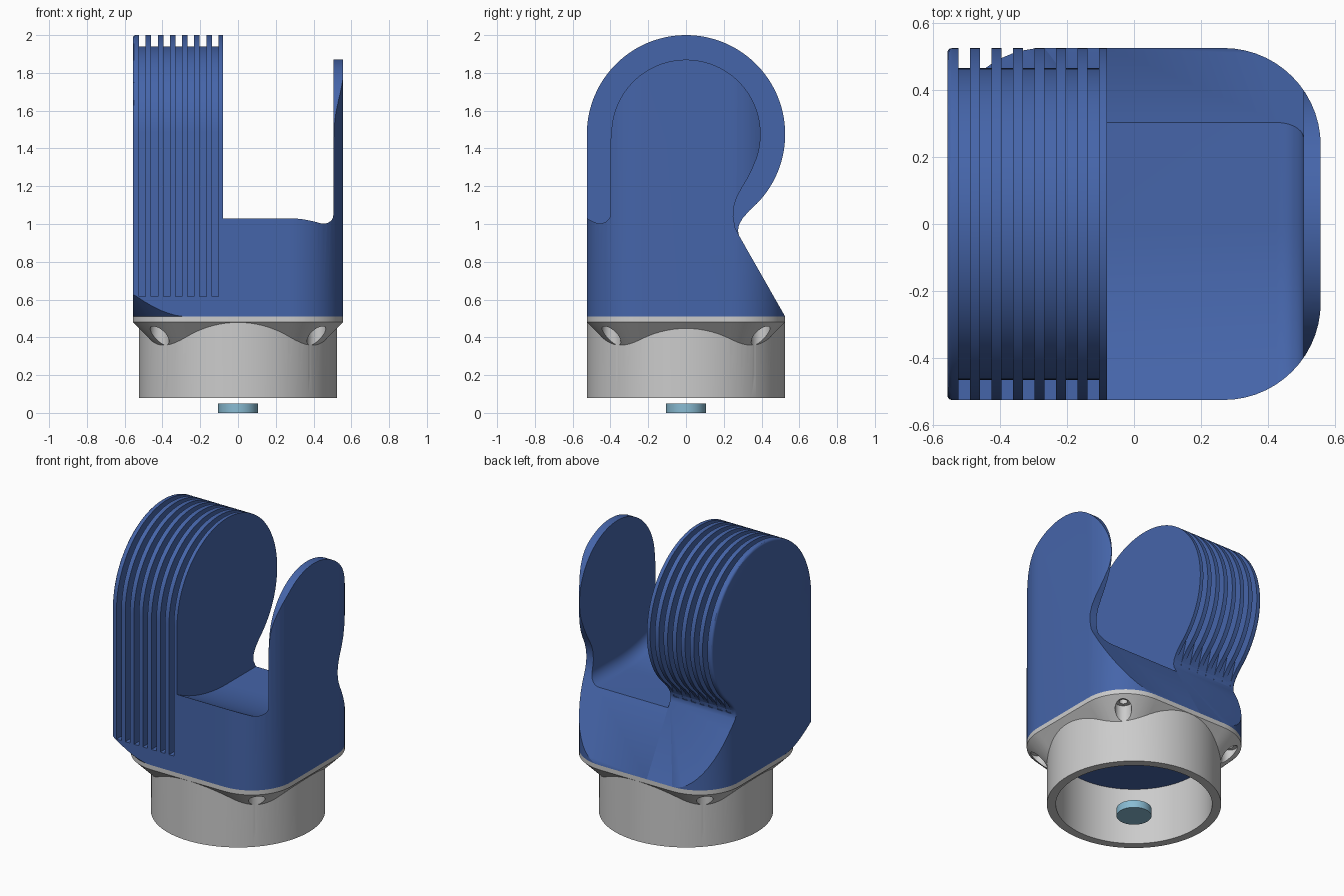
import bpy, bmesh
from math import sin, cos, pi, radians, sqrt

if "Cube" in bpy.data.objects:
    bpy.data.objects.remove(bpy.data.objects["Cube"])

HX, HY, R = 0.557, 0.525, 0.29      # plan half sizes and corner radius
CZ = 1.475                          # centre height of the rounded tops


def loft(name, rings):
    """Solid skinned through closed rings with equal point counts."""
    bm = bmesh.new()
    vs = [[bm.verts.new(p) for p in ring] for ring in rings]
    n = len(vs[0])
    for a, b in zip(vs, vs[1:]):
        for i in range(n):
            j = (i + 1) % n
            bm.faces.new((a[i], a[j], b[j], b[i]))
    bm.faces.new(vs[0][::-1])
    bm.faces.new(vs[-1])
    bmesh.ops.recalc_face_normals(bm, faces=bm.faces)
    me = bpy.data.meshes.new(name)
    bm.to_mesh(me)
    bm.free()
    ob = bpy.data.objects.new(name, me)
    bpy.context.collection.objects.link(ob)
    return ob


def side_prism(name, pts, x0, x1):
    return loft(name, [[(x, y, z) for y, z in pts] for x in (x0, x1)])


def cylinder(name, r, z0, z1, cx=0, cy=0, n=96):
    return loft(name, [[(cx + r * cos(2 * pi * i / n), cy + r * sin(2 * pi * i / n), z)
                        for i in range(n)] for z in (z0, z1)])


def plan(z, off=0.0, n=14):
    """Rounded rectangle at height z, offset outwards by off."""
    pts = []
    for k, (sx, sy) in enumerate(((1, 1), (-1, 1), (-1, -1), (1, -1))):
        for i in range(n + 1):
            a = (k + i / n) * pi / 2
            pts.append((sx * (HX - R) + (R + off) * cos(a),
                        sy * (HY - R) + (R + off) * sin(a), z))
    return pts


def arc(r, a0, a1, n):
    return [(r * cos(radians(a0 + (a1 - a0) * i / n)),
             CZ + r * sin(radians(a0 + (a1 - a0) * i / n))) for i in range(n + 1)]


def boolean(ob, cutter, op):
    m = ob.modifiers.new("bool", 'BOOLEAN')
    m.operation, m.solver, m.object = op, 'EXACT', cutter
    bpy.context.view_layer.objects.active = ob
    bpy.ops.object.modifier_apply(modifier=m.name)
    bpy.data.objects.remove(cutter)


def finish(ob, color=None):
    bpy.ops.object.select_all(action='DESELECT')
    ob.select_set(True)
    bpy.context.view_layer.objects.active = ob
    bpy.ops.object.shade_smooth_by_angle(angle=radians(30))
    if color:
        mat = bpy.data.materials.new(ob.name + "_color")
        mat.diffuse_color = color
        mat.use_nodes = True
        mat.node_tree.nodes["Principled BSDF"].inputs["Base Color"].default_value = mat.diffuse_color
        ob.data.materials.append(mat)


# Finned block: side profile with sloped back and rounded top
foot = (0.525 + 0.11 * 0.245 / 0.43, 0.4)
profile = [(-HY, 0.4), foot, (0.28, 0.94), (0.275, 0.965), (0.28, 0.995), (0.3, 1.03)]
body = side_prism("body", profile + arc(HY, -50, 180, 80), -HX, -0.08)

# Softened outer edge of the block
bm = bmesh.new()
bm.from_mesh(body.data)
rim = [e for e in bm.edges if all(v.co.x < -HX + 1e-4 for v in e.verts)]
bmesh.ops.bevel(bm, geom=rim, offset=0.014, segments=3, profile=0.5, affect='EDGES')
bm.to_mesh(body.data)
bm.free()

# Flared foot on the front corner, upright rounding on the back corner
boolean(body, loft("flare", [plan(0.51), plan(0.65, 0.14), plan(2.3, 0.14)]), 'INTERSECT')
corner = [(-HX + R - R * sin(t), HY - R + R * cos(t))
          for t in [i * pi / 28 for i in range(15)]]
corner += [(-0.8, HY - R), (-0.8, 0.8), (-HX + R, 0.8)]
boolean(body, loft("corner", [[(x, y, z) for x, y in corner] for z in (0.4, 0.96)]),
        'DIFFERENCE')

# Seven grooves running up the front, over the top and down the back
groove = [(-0.7, 0.615), (-0.465, 0.615)] + arc(0.465, 180, -45, 70)
groove += [(0.272, 0.97), (0.75, 0.97)] + arc(0.75, 0, 180, 40)[0:]
for i in range(7):
    x = -0.524 + i * 0.0642
    boolean(body, side_prism("groove", groove, x, x + 0.035), 'DIFFERENCE')

# Cradle and thin ear on the right side
ear = [(-0.7, 0.4), foot, (0.28, 0.94), (0.26, 0.98), (0.25, 1.04), (0.253, 1.09),
       (0.268, 1.14), (0.295, 1.19), (0.325, 1.24), (0.35, 1.29)]
ear += arc(0.395, -19, 180, 70) + [(-0.42, 1.3), (-0.7, 1.3)]
cradle = side_prism("cradle", ear, -0.1, 0.7)
boolean(cradle, loft("plan", [plan(0.51), plan(2.3)]), 'INTERSECT')


def cavity(y, f=0.08, xe=0.505, rr=1.125):
    """Cross-section of the hollow: dished floor filleted into the ear."""
    z = 0.9 + (rr - sqrt(rr * rr - y * y) if y < 0 else 0)
    fil = [(xe - f + f * sin(i * pi / 20), y, z + f - f * cos(i * pi / 20)) for i in range(11)]
    return [(-0.4, y, z)] + fil + [(xe, y, 2.4), (-0.4, y, 2.4)]


boolean(cradle, loft("cavity", [cavity(-0.75 + 0.05 * i) for i in range(16)] + [cavity(0.8)]),
        'DIFFERENCE')
boolean(body, cradle, 'UNION')
boolean(body, cylinder("plug", 0.468, 0.455, 0.56), 'UNION')
finish(body, (0.06, 0.13, 0.4, 1))

# Grey collar: tube growing into a rounded square flange
collar = loft("collar", [plan(0.34, -0.14), plan(0.48), plan(0.51)])
boolean(collar, cylinder("tube", 0.524, 0.08, 0.495), 'UNION')
boolean(collar, cylinder("bore", 0.47, 0.0, 0.6), 'DIFFERENCE')
for sx in (-1, 1):
    for sy in (-1, 1):
        for r, top in ((0.05, 0.465), (0.025, 0.5)):
            boolean(collar, cylinder("screw_hole", r, 0.2, top, sx * 0.415, sy * 0.395, 32),
                    'DIFFERENCE')
finish(collar)

# Small loose disc below
finish(cylinder("disc", 0.105, 0.0, 0.05, n=64), (0.25, 0.5, 0.65, 1))
